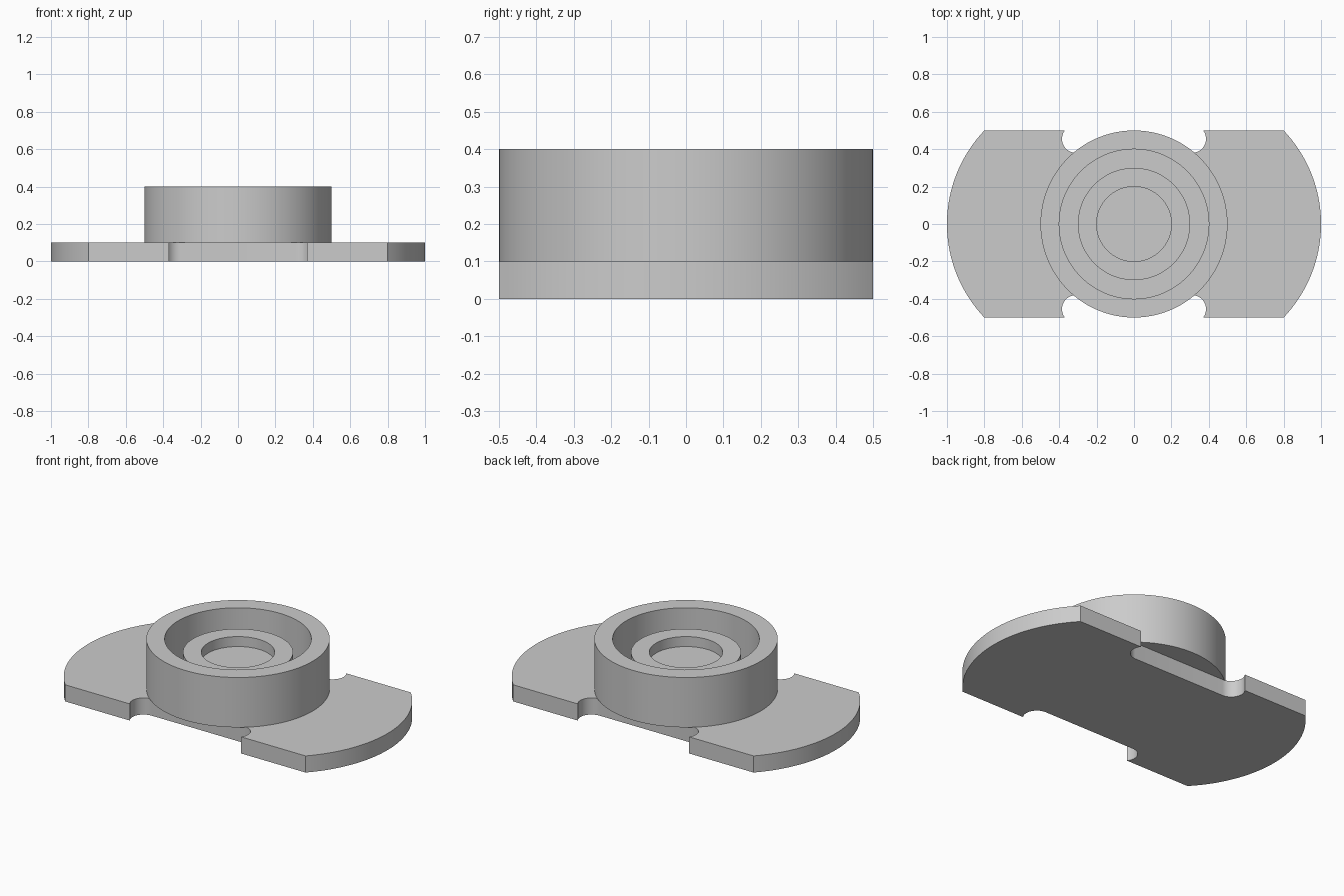
import bpy
import bmesh
from math import cos, sin, pi, asin, hypot

cube = bpy.data.objects.get("Cube")
if cube:
    bpy.data.objects.remove(cube, do_unlink=True)

grey = bpy.data.materials.new("plain grey")
grey.use_nodes = True
colour = (0.6, 0.6, 0.6, 1)
grey.diffuse_color = colour
grey.node_tree.nodes["Principled BSDF"].inputs["Base Color"].default_value = colour

PLATE_TOP = 0.1
HALF_DEPTH = 0.5


def finish(bm, name):
    """Turn a bmesh into a shaded, coloured object."""
    bmesh.ops.remove_doubles(bm, verts=bm.verts, dist=1e-5)
    bmesh.ops.recalc_face_normals(bm, faces=bm.faces)
    mesh = bpy.data.meshes.new(name)
    bm.to_mesh(mesh)
    bm.free()
    mesh.materials.append(grey)
    obj = bpy.data.objects.new(name, mesh)
    bpy.context.collection.objects.link(obj)
    bpy.ops.object.select_all(action='DESELECT')
    obj.select_set(True)
    bpy.context.view_layer.objects.active = obj
    bpy.ops.object.shade_smooth_by_angle(angle=pi / 6)
    return obj


def arc(cx, cy, r, start, end, steps):
    return [(cx + r * cos(start + (end - start) * i / steps),
             cy + r * sin(start + (end - start) * i / steps))
            for i in range(steps + 1)]


def extrude_outline(points, height, name):
    bm = bmesh.new()
    base = bm.faces.new([bm.verts.new((x, y, 0)) for x, y in points])
    top = bmesh.ops.extrude_face_region(bm, geom=[base], use_keep_orig=True)
    moved = [g for g in top["geom"] if isinstance(g, bmesh.types.BMVert)]
    bmesh.ops.translate(bm, verts=moved, vec=(0, 0, height))
    return finish(bm, name)


def lathe(profile, name, steps=96):
    bm = bmesh.new()
    verts = [bm.verts.new((r, 0, z)) for r, z in profile]
    edges = [bm.edges.new(pair) for pair in zip(verts, verts[1:])]
    bmesh.ops.spin(bm, geom=verts + edges, cent=(0, 0, 0), axis=(0, 0, 1),
                   angle=2 * pi, steps=steps, use_merge=True)
    return finish(bm, name)


# Base plate: bowed ends, and a round-cornered recess in each long side
end_r, end_x = 0.725, 0.275
notch_r, notch_x, notch_y = 0.075, 0.31, 0.455
corner = asin(HALF_DEPTH / end_r)
mouth = asin((HALF_DEPTH - notch_y) / notch_r)
quarter = arc(end_x, 0, end_r, 0, corner, 24)
quarter += arc(notch_x, notch_y, notch_r, mouth, -pi / 2, 16)
half = quarter + [(-x, y) for x, y in reversed(quarter)]
outline = half + [(x, -y) for x, y in reversed(half[1:-1])]
extrude_outline(outline, PLATE_TOP, "base_plate")

# Round hub: outer wall, deep ring groove, and centre boss with a shallow bore
lathe([(0, PLATE_TOP), (0.5, PLATE_TOP), (0.5, 0.4), (0.4, 0.4), (0.4, 0.12),
       (0.3, 0.12), (0.3, 0.32), (0.2, 0.32), (0.2, 0.26), (0, 0.26)], "hub")
